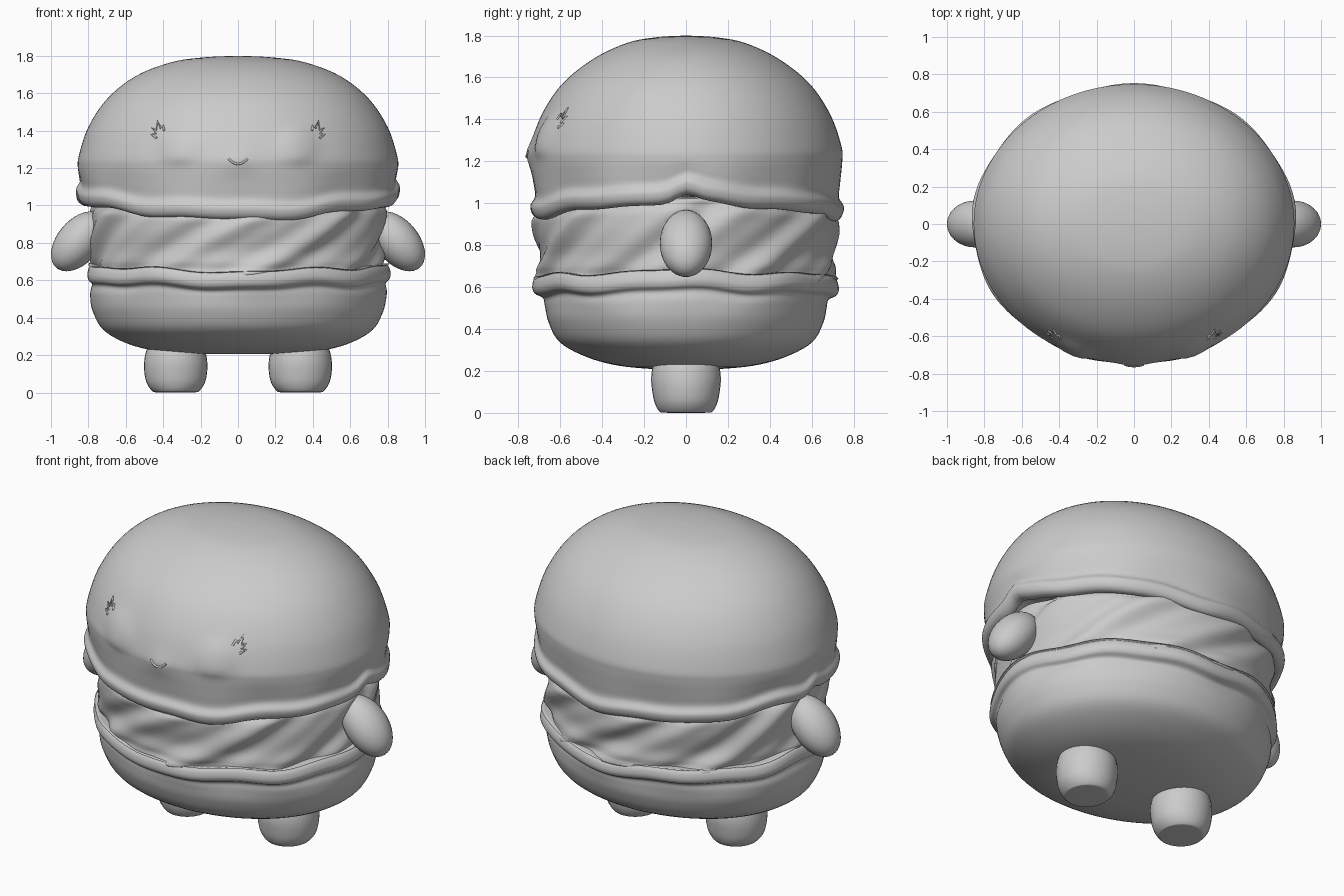
import bpy, bmesh, math
from math import sin, cos, pi, exp, sqrt, atan2, hypot
from mathutils import Matrix

if "Cube" in bpy.data.objects:
    bpy.data.objects.remove(bpy.data.objects["Cube"], do_unlink=True)

clay = bpy.data.materials.new("plain_grey")
clay.use_nodes = True
GREY = (0.6, 0.6, 0.6, 1)
clay.diffuse_color = GREY
clay.node_tree.nodes["Principled BSDF"].inputs["Base Color"].default_value = GREY


def add_object(name, bm):
    bmesh.ops.recalc_face_normals(bm, faces=bm.faces)
    mesh = bpy.data.meshes.new(name)
    bm.to_mesh(mesh)
    bm.free()
    mesh.materials.append(clay)
    for p in mesh.polygons:
        p.use_smooth = True
    ob = bpy.data.objects.new(name, mesh)
    bpy.context.collection.objects.link(ob)
    return ob


def smooth_profile(pts, steps=5):
    """Catmull-Rom curve through (x radius, y radius, z) rows."""
    out = []
    for i in range(len(pts) - 1):
        a, b, c, d = (pts[max(0, min(len(pts) - 1, i + k))] for k in (-1, 0, 1, 2))
        for s in range(steps):
            t = s / steps
            out.append([0.5 * (2 * q + (r - p) * t + (2 * p - 5 * q + 4 * r - u) * t * t
                               + (3 * q - p - 3 * r + u) * t ** 3)
                        for p, q, r, u in zip(a, b, c, d)])
    return out + [list(pts[-1])]


def loft(name, pts, deform, segs=112):
    """Elliptical rings along a profile, closed with a pole at each end."""
    rows = smooth_profile(pts)
    bm = bmesh.new()
    rings = []
    for rx, ry, z in rows[1:-1]:
        ring = []
        for i in range(segs):
            a = 2 * pi * i / segs
            ring.append(bm.verts.new(deform(a, rx, ry, z)))
        rings.append(ring)
    for lo, hi in zip(rings, rings[1:]):
        for i in range(segs):
            j = (i + 1) % segs
            bm.faces.new((lo[i], lo[j], hi[j], hi[i]))
    for ring, row in ((rings[0], rows[0]), (rings[-1], rows[-1])):
        pole = bm.verts.new((0, 0, row[2]))
        for i in range(segs):
            bm.faces.new((ring[i], ring[(i + 1) % segs], pole))
    return add_object(name, bm)


def fade(z, lo, hi):
    t = max(0, min(1, (z - lo) / (hi - lo)))
    return t * t * (3 - 2 * t)


# Top bun: domed crown, rolled lip that rises at the sides, soft face bumps
TOP = [(0, 0, .95), (.7, .62, .95), (.8, .7, .925), (.85, .735, .94), (.865, .748, .985),
       (.845, .725, 1.03), (.85, .732, 1.1), (.857, .745, 1.2), (.85, .742, 1.27),
       (.8, .69, 1.42), (.7, .59, 1.57), (.55, .44, 1.69), (.36, .28, 1.765),
       (.18, .14, 1.792), (0, 0, 1.8)]


def face_bump(x, z):
    eye = hypot(abs(x) - .32, z - 1.32) / .095
    mouth = hypot(x, z - 1.235) / .06
    return .022 * exp(-eye ** 4) + .014 * exp(-mouth ** 2)


def top_shape(a, rx, ry, z):
    lip = 1 - fade(z, 1.0, 1.25)
    crease = .035 * exp(-(sin(a) / .09) ** 2)
    rise = .075 * cos(a) ** 2 + .008 * sin(7 * a + 1) + .005 * sin(12 * a) + crease
    k = 1 + .007 * lip * sin(9 * a)
    x, y, zz = k * rx * cos(a), k * ry * sin(a), z + lip * rise
    if y < 0 and z > 1.05:
        y -= face_bump(x, zz)
    return x, y, zz


loft("top_bun", TOP, top_shape)

# Filling: slanted ruffles wrapped around the middle
FILLING = [(0, 0, .61), (.7, .64, .61), (.765, .705, .67), (.775, .7, .76), (.787, .718, .87),
           (.775, .71, .94), (.68, .62, .98), (0, 0, .98)]


def filling_shape(a, rx, ry, z):
    t = a - 2.4 * (z - .8)
    ruffle = .018 * sin(10 * t) + .01 * sin(17 * t + 1)
    k = 1 + ruffle
    return k * rx * cos(a), k * ry * sin(a), z + fade(z, .7, .98) * .05 * cos(a) ** 2


loft("filling", FILLING, filling_shape)

# Bottom bun: rounded bowl with a wavy rolled lip
BOTTOM = [(0, 0, .205), (.25, .14, .208), (.45, .32, .225), (.6, .47, .265), (.72, .6, .335),
          (.775, .655, .43), (.793, .672, .51), (.785, .68, .55), (.805, .718, .572),
          (.81, .73, .605), (.79, .715, .645), (.73, .66, .65), (0, 0, .64)]


def bottom_shape(a, rx, ry, z):
    lip = fade(z, .45, .58)
    k = 1 + .008 * lip * sin(9 * a + 2)
    rise = lip * (.03 * cos(a) ** 2 + .009 * sin(6 * a + 2) + .005 * sin(11 * a))
    return k * rx * cos(a), k * ry * sin(a), z + rise


loft("bottom_bun", BOTTOM, bottom_shape)

# Legs and arms, one pair each
LEG = [(0, 0, 0), (.1, .1, .001), (.125, .128, .008), (.155, .15, .05), (.168, .162, .11),
       (.168, .166, .17), (.155, .155, .23), (.12, .12, .29), (0, 0, .3)]
for side, label in ((1, "left"), (-1, "right")):
    leg = loft(label + "_leg", LEG, lambda a, rx, ry, z: (rx * cos(a), ry * sin(a), z), 32)
    leg.location.x = side * .333
    bm = bmesh.new()
    bmesh.ops.create_uvsphere(bm, u_segments=32, v_segments=20, radius=1)
    tilt = Matrix.Rotation(-side * math.radians(40), 4, 'Y')
    bmesh.ops.transform(bm, verts=bm.verts, matrix=tilt @ Matrix.Diagonal((.115, .125, .185, 1)))
    arm = add_object(label + "_arm", bm)
    arm.location = (side * .852, 0, .808)


# Face lines laid on the bun surface
FACE_ROWS = [r for r in smooth_profile(TOP) if r[2] > 1.1]


def on_bun(x, z):
    for lo, hi in zip(FACE_ROWS, FACE_ROWS[1:]):
        if lo[2] <= z <= hi[2]:
            t = (z - lo[2]) / (hi[2] - lo[2])
            rx, ry = (lo[k] + t * (hi[k] - lo[k]) for k in (0, 1))
            return x, -ry * sqrt(1 - (x / rx) ** 2) - face_bump(x, z), z


def face_line(name, pts, width):
    cu = bpy.data.curves.new(name, 'CURVE')
    cu.dimensions = '3D'
    cu.bevel_depth = width
    cu.bevel_resolution = 2
    cu.use_fill_caps = True
    sp = cu.splines.new('POLY')
    sp.points.add(len(pts) - 1)
    for p, (x, z) in zip(sp.points, pts):
        p.co = (*on_bun(x, z), 1)
    cu.materials.append(clay)
    bpy.context.collection.objects.link(bpy.data.objects.new(name, cu))


LASH = [(.395, 1.4), (.4, 1.425), (.415, 1.415), (.43, 1.45), (.437, 1.405),
        (.458, 1.412), (.44, 1.385), (.462, 1.38), (.435, 1.36)]
for side, label in ((1, "left"), (-1, "right")):
    face_line(label + "_lashes", [(side * x, z) for x, z in LASH], .007)
face_line("mouth", [(.05 * t / 5, 1.222 + .028 * (t / 5) ** 2) for t in range(-5, 6)], .006)
